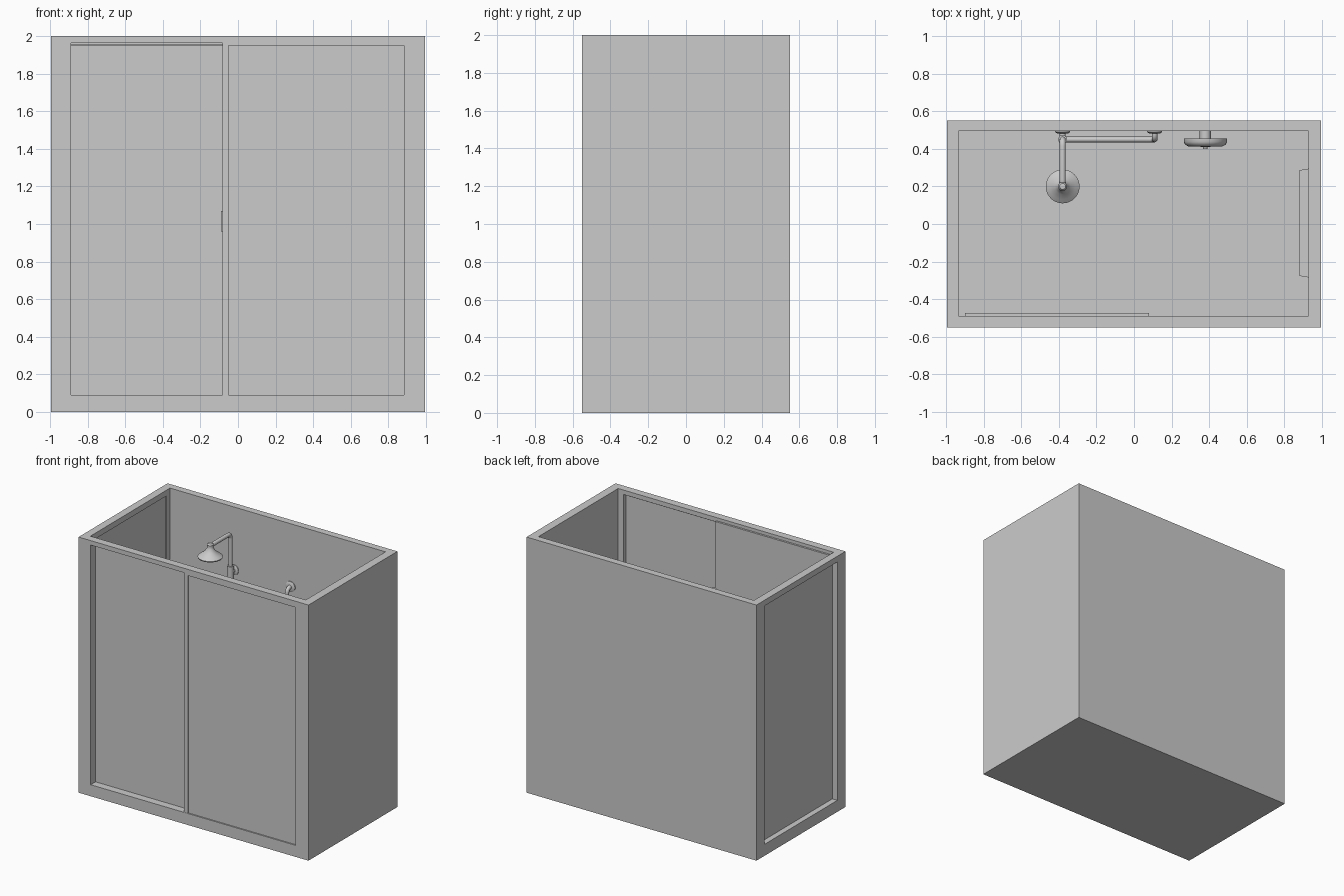
import bpy, bmesh, math
from mathutils import Vector, Matrix

if "Cube" in bpy.data.objects:
    bpy.data.objects.remove(bpy.data.objects["Cube"])


def finish(name, bm, smooth=False):
    bmesh.ops.recalc_face_normals(bm, faces=bm.faces)
    me = bpy.data.meshes.new(name)
    bm.to_mesh(me)
    bm.free()
    ob = bpy.data.objects.new(name, me)
    bpy.context.collection.objects.link(ob)
    if smooth:
        bpy.ops.object.select_all(action='DESELECT')
        ob.select_set(True)
        bpy.context.view_layer.objects.active = ob
        bpy.ops.object.shade_smooth_by_angle(angle=math.radians(35))
    return ob


def box(name, x, y, z):
    bm = bmesh.new()
    bmesh.ops.create_cube(bm, size=1)
    for v in bm.verts:
        v.co = Vector([(r[0] + r[1]) / 2 + c * (r[1] - r[0]) for c, r in zip(v.co, (x, y, z))])
    return finish(name, bm)


def lathe(name, profile, loc, axis='Z', n=32):
    """Revolve (radius, height) pairs; axis 'Y' points the height towards -y."""
    bm = bmesh.new()
    vs = [bm.verts.new((r, 0, h)) for r, h in profile]
    es = [bm.edges.new(p) for p in zip(vs, vs[1:])]
    bmesh.ops.spin(bm, geom=vs + es, cent=(0, 0, 0), axis=(0, 0, 1), angle=math.tau, steps=n)
    bmesh.ops.remove_doubles(bm, verts=bm.verts, dist=1e-5)
    if axis == 'Y':
        bmesh.ops.transform(bm, matrix=Matrix.Rotation(math.pi / 2, 4, 'X'), verts=bm.verts)
    bmesh.ops.translate(bm, vec=loc, verts=bm.verts)
    return finish(name, bm, True)


def tube(name, pts, r, fillet=0.05):
    """Round pipe along a path with rounded corners."""
    pts = [Vector(p) for p in pts]
    path = [pts[0]]
    for a, b, c in zip(pts, pts[1:], pts[2:]):
        p, q = b + (a - b).normalized() * fillet, b + (c - b).normalized() * fillet
        path += [p.lerp(b, t / 8).lerp(b.lerp(q, t / 8), t / 8) for t in range(9)]
    path.append(pts[-1])
    cu = bpy.data.curves.new(name, 'CURVE')
    cu.dimensions = '3D'
    cu.bevel_depth, cu.bevel_resolution, cu.use_fill_caps = r, 4, True
    sp = cu.splines.new('POLY')
    sp.points.add(len(path) - 1)
    for s, p in zip(sp.points, path):
        s.co = (*p, 1)
    ob = bpy.data.objects.new(name, cu)
    bpy.context.collection.objects.link(ob)


# Cabin shell: hollow, open at the top, with front and left openings
shell = box("cabin_shell", (-0.995, 0.995), (-0.55, 0.55), (0, 2))
cutters = [
    box("cavity_cutter", (-0.935, 0.93), (-0.49, 0.495), (0.05, 2.2)),
    box("front_cutter", (-0.89, 0.885), (-0.7, -0.4), (0.09, 1.965)),
    box("left_cutter", (-1.2, -0.8), (-0.45, 0.45), (0.09, 1.955)),
]
bpy.context.view_layer.objects.active = shell
for c in cutters:
    m = shell.modifiers.new("cut", 'BOOLEAN')
    m.operation, m.solver, m.object = 'DIFFERENCE', 'EXACT', c
    bpy.ops.object.modifier_apply(modifier=m.name)
    bpy.data.objects.remove(c, do_unlink=True)

# Front panels: fixed pane, post, header strip and sliding door behind
box("fixed_pane", (-0.05, 0.885), (-0.54, -0.525), (0.09, 1.95))
box("fixed_pane_header", (-0.05, 0.885), (-0.548, -0.515), (1.95, 1.965))
box("front_post", (-0.083, -0.05), (-0.548, -0.515), (0.09, 1.965))
box("sliding_door", (-0.90, 0.08), (-0.49, -0.475), (0.08, 1.975))
box("door_track", (-0.89, -0.083), (-0.51, -0.49), (1.947, 1.957))
box("door_handle", (-0.091, -0.083), (-0.535, -0.49), (0.96, 1.07))

# Left side pane
box("side_pane", (-0.951, -0.941), (-0.45, 0.45), (0.09, 1.955))

# Shower riser with overhead arm, and a grab rail joined to it
X = -0.38
tube("shower_riser", [(X, 0.45, 0.8), (X, 0.45, 1.81), (X, 0.20, 1.81), (X, 0.20, 1.77)], 0.016, 0.038)
tube("grab_rail", [(0.11, 0.49, 1.51), (0.11, 0.45, 1.51), (0.11, 0.45, 0.9), (X, 0.45, 0.9)], 0.015, 0.035)
lathe("riser_collar", [(0, 1.44), (0.024, 1.44), (0.024, 1.56), (0, 1.56)], (X, 0.45, 0))
tube("riser_bracket", [(X, 0.49, 1.51), (X, 0.45, 1.51)], 0.016)
tube("riser_foot", [(X, 0.49, 0.9), (X, 0.45, 0.9)], 0.016)
flange = [(0, 0), (0.04, 0), (0.04, 0.006), (0.03, 0.012), (0, 0.012)]
for name, x, z in (("riser_flange", X, 1.51), ("rail_flange", 0.11, 1.51), ("foot_flange", X, 0.9)):
    lathe(name, flange, (x, 0.495, z), 'Y')

# Shower head: flared bell
lathe("shower_head", [(0, 0), (0.088, 0), (0.09, 0.008), (0.07, 0.024), (0.042, 0.045),
                      (0.026, 0.07), (0.022, 0.085), (0.024, 0.1), (0.016, 0.112), (0, 0.115)],
      (X, 0.20, 1.72))

# Round dial on the back wall
lathe("wall_dial", [(0, 0), (0.115, 0), (0.115, 0.018), (0.108, 0.032), (0.09, 0.042),
                    (0.012, 0.044), (0.012, 0.055), (0, 0.057)], (0.38, 0.455, 1.0), 'Y')
lathe("dial_stem", [(0, 0), (0.03, 0), (0.03, 0.042), (0, 0.042)], (0.38, 0.495, 1.0), 'Y')

# Folded seat on the right wall, slightly tapered towards its face
seat = box("folded_seat", (0.88, 0.932), (-0.285, 0.295), (0.5, 0.9))
for v in seat.data.vertices:
    if v.co.x < 0.9:
        v.co.y = 0.005 + (v.co.y - 0.005) * 0.97
